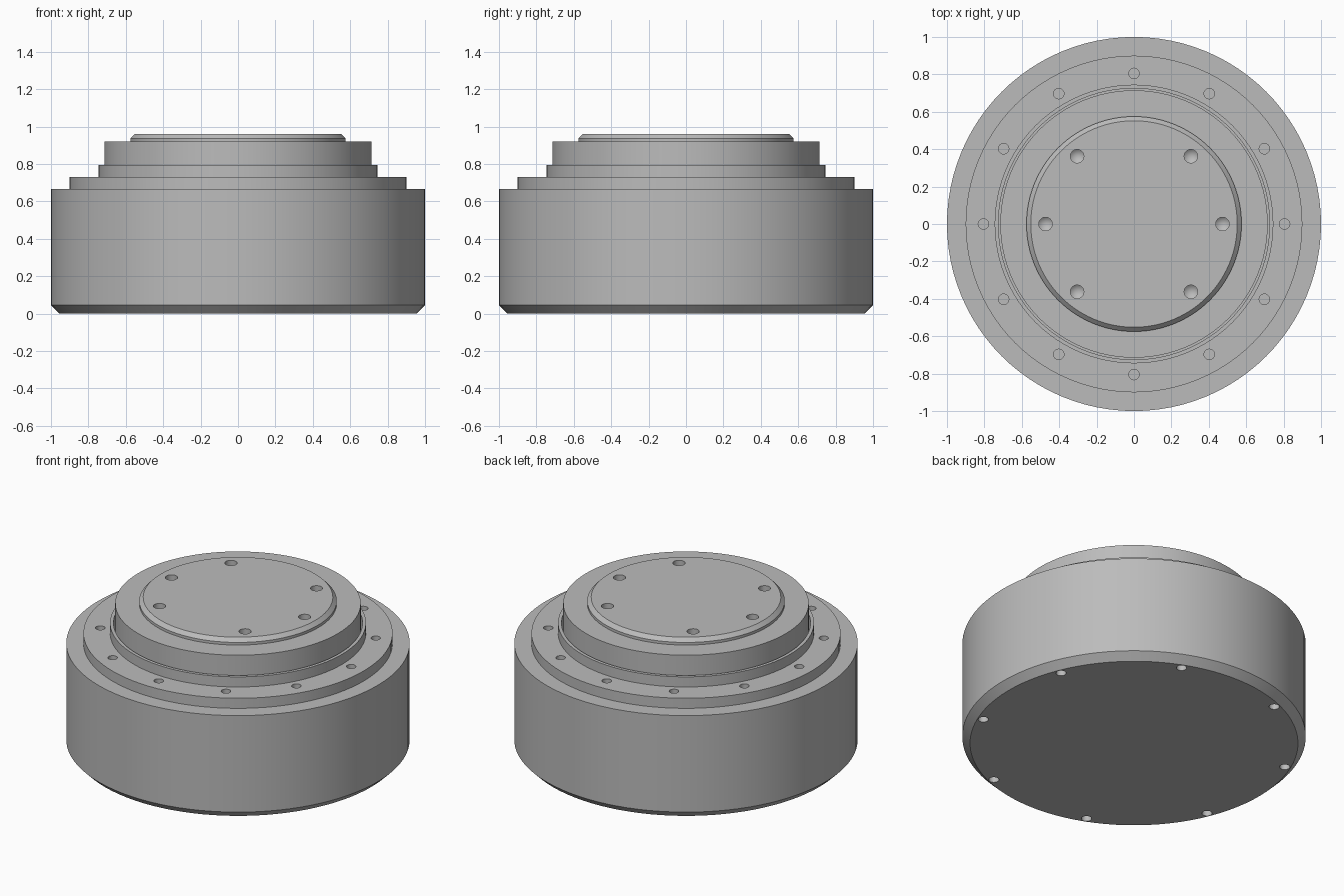
import bpy
import bmesh
from math import cos, sin, radians, tau
from mathutils import Matrix, Vector

if "Cube" in bpy.data.objects:
    bpy.data.objects.remove(bpy.data.objects["Cube"])

SEGMENTS = 96

metal = bpy.data.materials.new("plain grey metal")
metal.use_nodes = True
grey = (0.5, 0.5, 0.5, 1)
metal.diffuse_color = grey
metal.node_tree.nodes["Principled BSDF"].inputs["Base Color"].default_value = grey


def finish(bm, name):
    bmesh.ops.recalc_face_normals(bm, faces=bm.faces)
    mesh = bpy.data.meshes.new(name)
    bm.to_mesh(mesh)
    bm.free()
    mesh.materials.append(metal)
    obj = bpy.data.objects.new(name, mesh)
    bpy.context.collection.objects.link(obj)
    return obj


def lathe(bm, profile, segments, centre=(0, 0, 0)):
    """Add a closed turned solid; a zero radius makes a pole."""
    rings = []
    for r, z in profile:
        count = segments if r else 1
        rings.append([bm.verts.new(Vector((r * cos(tau * i / segments),
                                           r * sin(tau * i / segments), z)) + Vector(centre))
                      for i in range(count)])
    for a, b in zip(rings, rings[1:]):
        for i in range(segments):
            j = (i + 1) % segments
            corners = [a[i % len(a)], a[j % len(a)], b[j % len(b)], b[i % len(b)]]
            bm.faces.new(list(dict.fromkeys(corners)))
    return rings


def turned_part(name, profile):
    bm = bmesh.new()
    lathe(bm, profile, SEGMENTS)
    return finish(bm, name)


def drill(obj, name, angles, ring_radius, profile):
    """Cut one drilled hole at each angle of a bolt circle."""
    bm = bmesh.new()
    for angle in angles:
        a = radians(angle)
        lathe(bm, profile, 24, (ring_radius * cos(a), ring_radius * sin(a), 0))
    cutter = finish(bm, name)
    cutter.hide_render = True
    mod = obj.modifiers.new(name, 'BOOLEAN')
    mod.operation = 'DIFFERENCE'
    mod.solver = 'EXACT'
    mod.object = cutter
    select(obj)
    bpy.ops.object.modifier_apply(modifier=mod.name)
    bpy.data.objects.remove(cutter)


def select(obj):
    bpy.ops.object.select_all(action='DESELECT')
    obj.select_set(True)
    bpy.context.view_layer.objects.active = obj


# Housing: chamfered drum, stepped flange and retaining ring with a recess
housing = turned_part("housing", [
    (0, 0), (0.955, 0), (1, 0.045), (1, 0.665), (0.9, 0.665), (0.9, 0.73),
    (0.745, 0.73), (0.745, 0.795), (0.725, 0.795), (0.725, 0.7), (0, 0.7)])

# Rotating hub with its chamfered cap plate
hub = turned_part("output_hub", [
    (0, 0.7), (0.715, 0.7), (0.715, 0.92), (0.575, 0.92), (0.575, 0.937),
    (0.552, 0.96), (0, 0.96)])

# Bolt holes in the flange, the base and the cap
drill(housing, "flange_holes", range(0, 360, 30), 0.805,
      [(0, 0.63), (0.028, 0.63), (0.028, 0.76), (0, 0.76)])
drill(housing, "base_holes", [22.5 + 45 * i for i in range(8)], 0.92,
      [(0, -0.03), (0.03, -0.03), (0.03, 0.06), (0, 0.06)])
drill(hub, "cap_holes", [0, 50, 130, 180, 230, 310], 0.473,
      [(0, 0.84), (0.036, 0.87), (0.036, 0.99), (0, 0.99)])

for part in (housing, hub):
    select(part)
    bpy.ops.object.shade_smooth_by_angle(angle=radians(30))
